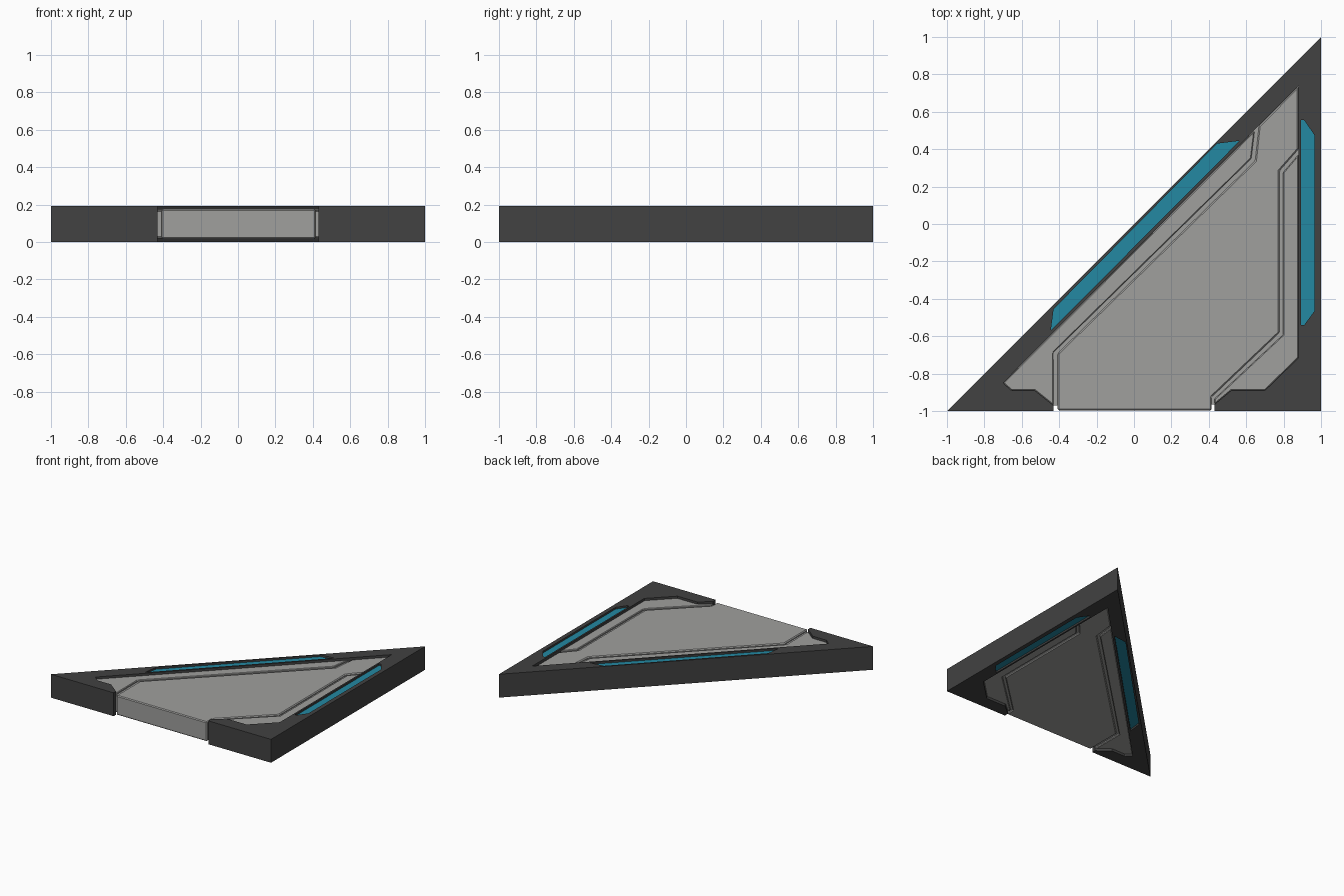
import bpy, bmesh

if "Cube" in bpy.data.objects:
    bpy.data.objects.remove(bpy.data.objects["Cube"])

H = 0.192          # full thickness


def material(name, rgb):
    m = bpy.data.materials.new(name)
    m.diffuse_color = (*rgb, 1)
    m.use_nodes = True
    m.node_tree.nodes["Principled BSDF"].inputs["Base Color"].default_value = m.diffuse_color
    return m


DARK = material("dark_frame_grey", (0.054, 0.054, 0.054))
GREY = material("panel_grey", (0.35, 0.35, 0.34))
CYAN = material("light_cyan", (0.017, 0.25, 0.36))


def prism(name, outline, inset, mat, holes=(), bevel=0.0):
    """Upright prism from an outline (with optional holes), inset from top and bottom."""
    bm = bmesh.new()
    edges = []
    for loop in (outline, *holes):
        vs = [bm.verts.new((x, y, inset)) for x, y in loop]
        if holes:
            edges += [bm.edges.new((vs[i - 1], vs[i])) for i in range(len(vs))]
        else:
            bm.faces.new(vs)
    if holes:
        bmesh.ops.triangle_fill(bm, use_beauty=True, use_dissolve=False, edges=edges)
    ext = bmesh.ops.extrude_face_region(bm, geom=bm.faces[:], use_keep_orig=True)
    top = [g for g in ext["geom"] if isinstance(g, bmesh.types.BMVert)]
    bmesh.ops.translate(bm, verts=top, vec=(0, 0, H - 2 * inset))
    bmesh.ops.recalc_face_normals(bm, faces=bm.faces[:])
    me = bpy.data.meshes.new(name)
    bm.to_mesh(me)
    bm.free()
    me.materials.append(mat)
    ob = bpy.data.objects.new(name, me)
    bpy.context.collection.objects.link(ob)
    if bevel:
        mod = ob.modifiers.new("chamfer", "BEVEL")
        mod.width = bevel
        mod.segments = 1
        mod.limit_method = "ANGLE"
    return ob


# Opening inside the frame, from front left round to front right
left_foot = [(-0.43, -0.97), (-0.53, -0.89), (-0.655, -0.89), (-0.70, -0.85)]
right_foot = [(0.88, -0.715), (0.70, -0.89), (0.52, -0.89), (0.43, -0.965)]
opening = left_foot + [(0.88, 0.74)] + right_foot

# Light slots
slot_long = [(-0.445, -0.57), (-0.43, -0.455), (0.445, 0.43), (0.565, 0.445)]
slot_side = [(0.893, -0.54), (0.893, 0.555), (0.91, 0.555), (0.965, 0.475),
             (0.965, -0.465), (0.91, -0.54)]

# Dark wedge frame, open at the front
prism("frame", [(-1, -1), (-0.43, -1)] + opening + [(0.43, -1), (1, -1), (1, 1)],
      0.0, DARK, holes=(slot_long, slot_side))

# Lights set into the slots, visible from both faces
prism("long_edge_light", slot_long, 0.015, CYAN)
prism("side_edge_light", slot_side, 0.015, CYAN)

# Core forming the groove floor
prism("core", opening, 0.03, GREY)

# Raised centre panel reaching the front edge and the far tip
prism("centre_panel",
      [(-0.408, -0.997), (-0.408, -0.692), (0.648, 0.338), (0.668, 0.525), (0.879, 0.737),
       (0.879, 0.40), (0.778, 0.285), (0.778, -0.58), (0.415, -0.925), (0.415, -0.997)],
      0.016, GREY, bevel=0.007)

# Raised side panels, separated by the grooves
prism("long_side_panel",
      left_foot + [(0.645, 0.50), (0.627, 0.35), (-0.432, -0.688)], 0.016, GREY, bevel=0.005)
prism("right_side_panel",
      right_foot + [(0.43, -0.935), (0.797, -0.592), (0.797, 0.275), (0.88, 0.372)],
      0.016, GREY, bevel=0.005)
